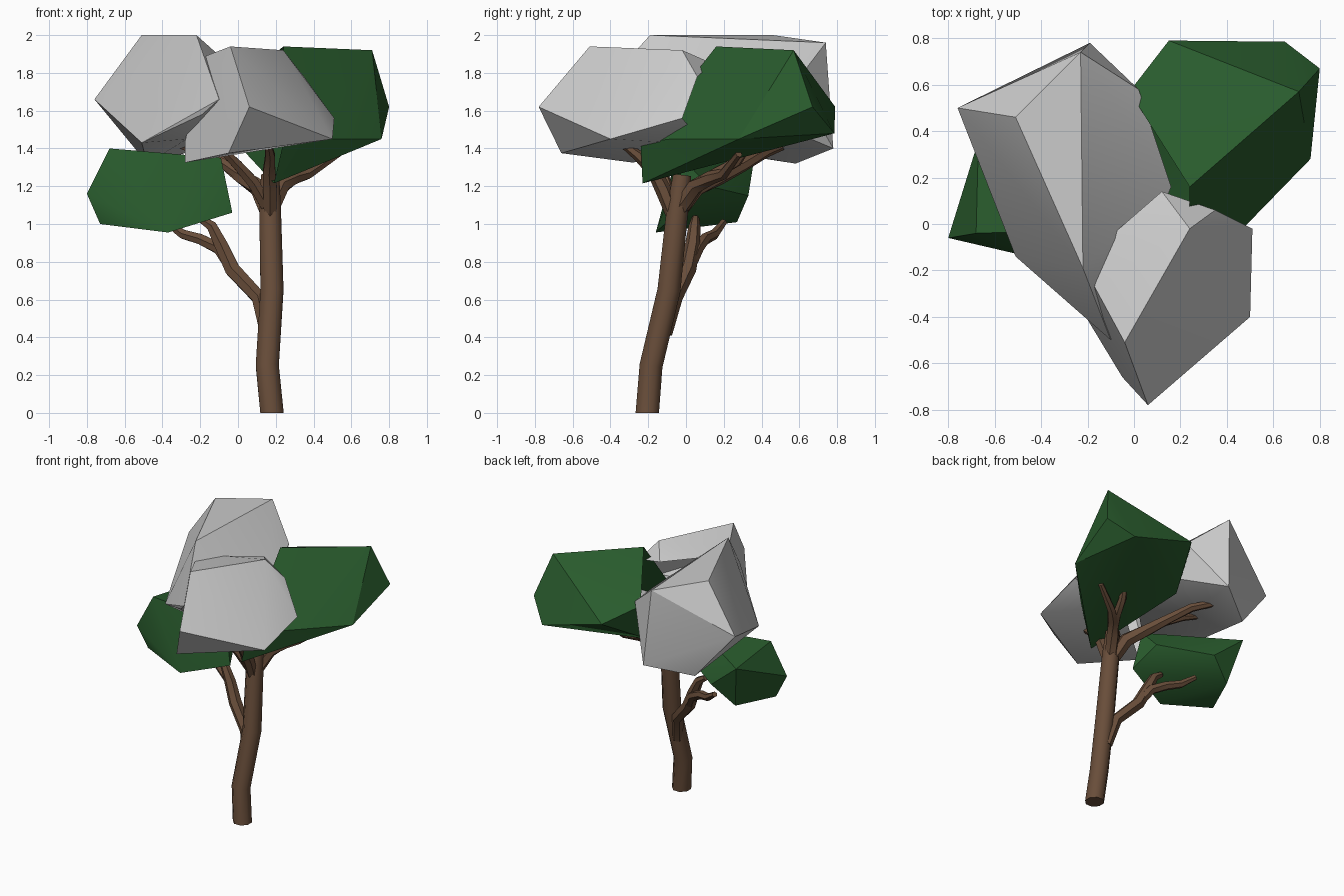
import bpy, bmesh, math
from mathutils import Vector


def material(name, color):
    m = bpy.data.materials.new(name)
    m.diffuse_color = (*color, 1)
    return m


BARK = material("bark", (0.14, 0.075, 0.042))
LEAF = material("leaf_green", (0.022, 0.105, 0.026))


def finish(bm, name, mat, angle):
    me = bpy.data.meshes.new(name)
    bm.to_mesh(me)
    bm.free()
    ob = bpy.data.objects.new(name, me)
    bpy.context.collection.objects.link(ob)
    if mat:
        me.materials.append(mat)
    bpy.ops.object.select_all(action='DESELECT')
    ob.select_set(True)
    bpy.context.view_layer.objects.active = ob
    bpy.ops.object.shade_smooth_by_angle(angle=math.radians(angle))
    return ob


def limb(name, path, sides=6, thick=1.25):
    """Tapered tube along points (x, y, z, radius)."""
    bm = bmesh.new()
    pts = [Vector(p[:3]) for p in path]
    rings = []
    for i, p in enumerate(pts):
        d = (pts[min(i + 1, len(pts) - 1)] - pts[max(i - 1, 0)]).normalized()
        u = Vector((0, 1, 0)).cross(d).normalized()
        if i == 0 and name == "trunk":
            d, u = Vector((0, 0, 1)), Vector((1, 0, 0))
        v = d.cross(u)
        ring = []
        for k in range(sides):
            a = 2 * math.pi * (k + 0.5) / sides
            ring.append(bm.verts.new(p + thick * path[i][3] * (u * math.cos(a) + v * math.sin(a))))
        rings.append(ring)
    for a, b in zip(rings, rings[1:]):
        for k in range(sides):
            n = (k + 1) % sides
            bm.faces.new((a[k], a[n], b[n], b[k]))
    bm.faces.new(rings[0][::-1])
    bm.faces.new(rings[-1])
    bmesh.ops.recalc_face_normals(bm, faces=bm.faces)
    return finish(bm, name, BARK, 50)


def clump(name, corners, mat=None, inward=None, limit=0.8):
    """Faceted foliage shell: convex hull, open on the side hidden in the crown."""
    bm = bmesh.new()
    for c in corners:
        bm.verts.new(c)
    bmesh.ops.convex_hull(bm, input=bm.verts)
    loose = [v for v in bm.verts if not v.link_faces]
    bmesh.ops.delete(bm, geom=loose, context='VERTS')
    bmesh.ops.recalc_face_normals(bm, faces=bm.faces)
    if inward:
        d = Vector(inward).normalized()
        bm.normal_update()
        hidden = [f for f in bm.faces if f.normal.dot(d) > limit]
        bmesh.ops.delete(bm, geom=hidden, context='FACES')
    return finish(bm, name, mat, 32)


# trunk
limb("trunk", [(0.18, -0.205, 0, .067), (0.155, -0.185, .25, .066), (0.18, -0.09, .65, .066),
               (0.17, -0.045, 1.08, .062), (0.17, -0.02, 1.26, .052)], 8, 1)

# low left branch with two twigs
limb("low_branch", [(0.15, -0.11, .42, .03), (0.11, -0.06, .61, .034), (-0.03, 0.01, .76, .036),
                    (-0.09, 0.035, .89, .032), (-0.14, 0.045, .99, .025), (-0.2, 0.05, 1.03, .017)])
limb("low_twig", [(-0.03, 0.01, .76, .028), (-0.1, 0.06, .87, .028), (-0.2, 0.1, .92, .025),
                  (-0.29, 0.15, .945, .022), (-0.38, 0.2, 1.01, .015)])

# crown branches
limb("back_left_branch", [(0.16, -0.05, 1.05, .035), (0.11, 0.05, 1.19, .04), (0.02, 0.18, 1.25, .034),
                          (-0.06, 0.3, 1.31, .028), (-0.16, 0.42, 1.38, .024), (-0.32, 0.55, 1.43, .017)])
limb("back_left_twig", [(0.02, 0.18, 1.25, .025), (-0.08, 0.24, 1.32, .024), (-0.2, 0.28, 1.38, .02),
                        (-0.32, 0.31, 1.42, .014)])
limb("back_right_branch", [(0.18, -0.03, 1.08, .035), (0.23, 0.05, 1.2, .036), (0.3, 0.13, 1.245, .03),
                           (0.37, 0.2, 1.265, .024), (0.53, 0.28, 1.37, .015)])
limb("back_right_twig", [(0.23, 0.05, 1.2, .028), (0.29, 0.16, 1.27, .026), (0.33, 0.27, 1.33, .022),
                         (0.36, 0.34, 1.43, .015)])
limb("front_branch", [(0.17, -0.07, 1.05, .03), (0.17, -0.12, 1.18, .034), (0.165, -0.17, 1.28, .03),
                      (0.17, -0.25, 1.36, .024), (0.16, -0.33, 1.42, .016)])
limb("front_left_twig", [(0.15, -0.07, 1.1, .03), (0.08, -0.11, 1.22, .028), (0.0, -0.15, 1.31, .024),
                         (-0.08, -0.2, 1.39, .018)])

# foliage
clump("foliage_left_top", [
    (-.51, .46, 2.0), (-.22, -.19, 2.0), (-.23, .74, 1.96), (-.19, .78, 1.4), (-.76, .5, 1.66),
    (-.51, -.14, 1.43), (-.19, -.41, 1.58), (-.1, -.5, 1.66), (-.48, .58, 1.32),
    (.02, .58, 1.75), (.16, .16, 1.66), (-.27, -.22, 1.45)], None, (.75, -.5, -.4))
clump("foliage_front", [
    (-.04, -.51, 1.94), (.24, -.02, 1.92), (.06, -.78, 1.62), (.5, -.4, 1.45), (.51, -.02, 1.56),
    (-.05, -.66, 1.375), (-.28, -.28, 1.325), (-.28, -.25, 1.44), (-.17, -.27, 1.89),
    (-.11, -.06, 1.87), (.12, .14, 1.85), (.35, .06, 1.78), (.2, .1, 1.42)], None, (-.1, 1, 0), .7)
clump("foliage_right_back", [
    (.71, .57, 1.92), (.24, .16, 1.94), (.8, .67, 1.62), (.65, .785, 1.48), (.15, .79, 1.62),
    (.76, .28, 1.45), (.41, -.08, 1.45), (-.02, .57, 1.72), (.19, -.23, 1.215), (.24, -.24, 1.43),
    (0, .45, 1.42)], LEAF, (-.85, -.4, .1), .85)
clump("foliage_left_low", [
    (-.68, -.04, 1.4), (-.8, -.06, 1.16), (-.67, .36, 1.34), (-.73, -.03, 1.0), (-.37, -.16, .955),
    (-.03, -.05, 1.06), (-.09, -.02, 1.35), (-.6, .27, 1.01), (-.44, .33, 1.15), (-.1, .12, 1.2)], LEAF)
